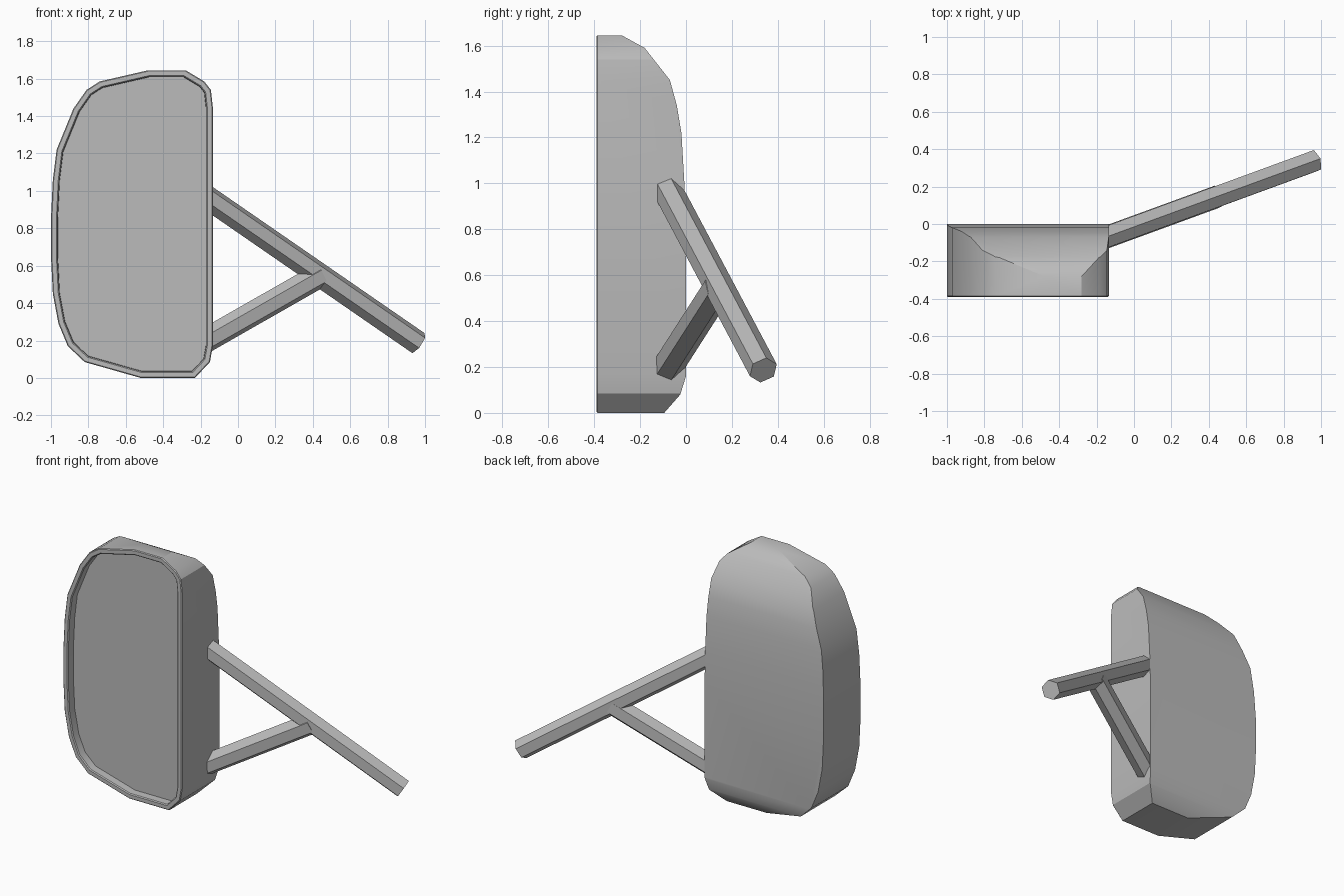
import bpy, bmesh, math
from mathutils import Vector

cube = bpy.data.objects.get("Cube")
if cube:
    bpy.data.objects.remove(cube, do_unlink=True)

grey = bpy.data.materials.new("plain grey")
grey.use_nodes = True
COLOUR = (0.5, 0.5, 0.5, 1)
grey.diffuse_color = COLOUR
grey.node_tree.nodes["Principled BSDF"].inputs["Base Color"].default_value = COLOUR


def finish(bm, name, smooth=False):
    bmesh.ops.recalc_face_normals(bm, faces=bm.faces)
    mesh = bpy.data.meshes.new(name)
    bm.to_mesh(mesh)
    bm.free()
    mesh.materials.append(grey)
    obj = bpy.data.objects.new(name, mesh)
    bpy.context.collection.objects.link(obj)
    if smooth:
        bpy.ops.object.select_all(action='DESELECT')
        obj.select_set(True)
        bpy.context.view_layer.objects.active = obj
        bpy.ops.object.shade_smooth_by_angle(angle=math.radians(30))
    return obj


# Mirror housing: front outline (x, z) and the curved back profile (y, z)
outline = [(-0.52, 0), (-0.23, 0), (-0.15, 0.085), (-0.135, 0.17), (-0.135, 1.45),
           (-0.145, 1.54), (-0.18, 1.585), (-0.28, 1.645), (-0.48, 1.645),
           (-0.74, 1.585), (-0.81, 1.54), (-0.88, 1.44), (-0.97, 1.22),
           (-0.99, 1.06), (-1, 0.85), (-1, 0.65), (-0.99, 0.45), (-0.96, 0.29),
           (-0.91, 0.17), (-0.82, 0.085)]
back = [(-0.28, 1.645), (-0.18, 1.59), (-0.07, 1.45), (-0.04, 1.34),
        (-0.02, 1.22), (-0.007, 1.0), (0, 0.8)]
back_low = [(0, 0.16), (-0.025, 0.08), (-0.095, 0)]
FRONT = -0.385

bm = bmesh.new()
front = bm.faces.new([bm.verts.new((x, FRONT, z)) for x, z in outline])
body = bmesh.ops.extrude_face_region(bm, geom=[front], use_keep_orig=True)
bmesh.ops.translate(bm, vec=(0, -FRONT, 0),
                    verts=[g for g in body["geom"] if isinstance(g, bmesh.types.BMVert)])
bmesh.ops.recalc_face_normals(bm, faces=bm.faces)

# Slice the back away along each step of the profile
for points in (back, back_low):
    for (y0, z0), (y1, z1) in zip(points, points[1:]):
        cut = bmesh.ops.bisect_plane(
            bm, geom=bm.verts[:] + bm.edges[:] + bm.faces[:], dist=1e-5,
            plane_co=(0, y0, z0), plane_no=(0, z0 - z1, y1 - y0), clear_outer=True)
        bmesh.ops.holes_fill(bm, edges=[e for e in bm.edges if e.is_boundary], sides=0)
bmesh.ops.recalc_face_normals(bm, faces=bm.faces)

# Chamfered rim around the sunken mirror panel
panel = min(bm.faces, key=lambda f: f.calc_center_median().y)
for width, shift in ((0.005, -0.005), (0.024, 0), (0.006, 0.006), (0.002, 0.05)):
    bmesh.ops.inset_region(bm, faces=[panel], thickness=width, use_even_offset=True)
    for v in panel.verts:
        v.co.y += shift
finish(bm, "mirror_housing", smooth=True)


def hex_bar(name, start, end, side, radius):
    """Six-sided bar with one corner edge facing the given side."""
    start, end = Vector(start), Vector(end)
    axis = (end - start).normalized()
    u = Vector(side)
    u = (u - axis * u.dot(axis)).normalized()
    w = axis.cross(u)
    bm = bmesh.new()
    rings = []
    for centre in (start, end):
        rings.append([bm.verts.new(centre + radius * (u * math.cos(a) + w * math.sin(a)))
                      for a in (i * math.tau / 6 for i in range(6))])
        bm.faces.new(rings[-1])
    for i in range(6):
        j = (i + 1) % 6
        bm.faces.new((rings[0][i], rings[0][j], rings[1][j], rings[1][i]))
    return finish(bm, name)


# Mounting arms, rooted just inside the housing wall
hex_bar("main_arm", (-0.215, -0.095, 1.0), (0.965, 0.337, 0.186), (0, 0.06, 0.024), 0.064)
hex_bar("support_strut", (-0.215, -0.095, 0.176), (0.439, 0.144, 0.549), (0, -0.064, 0.023), 0.067)
